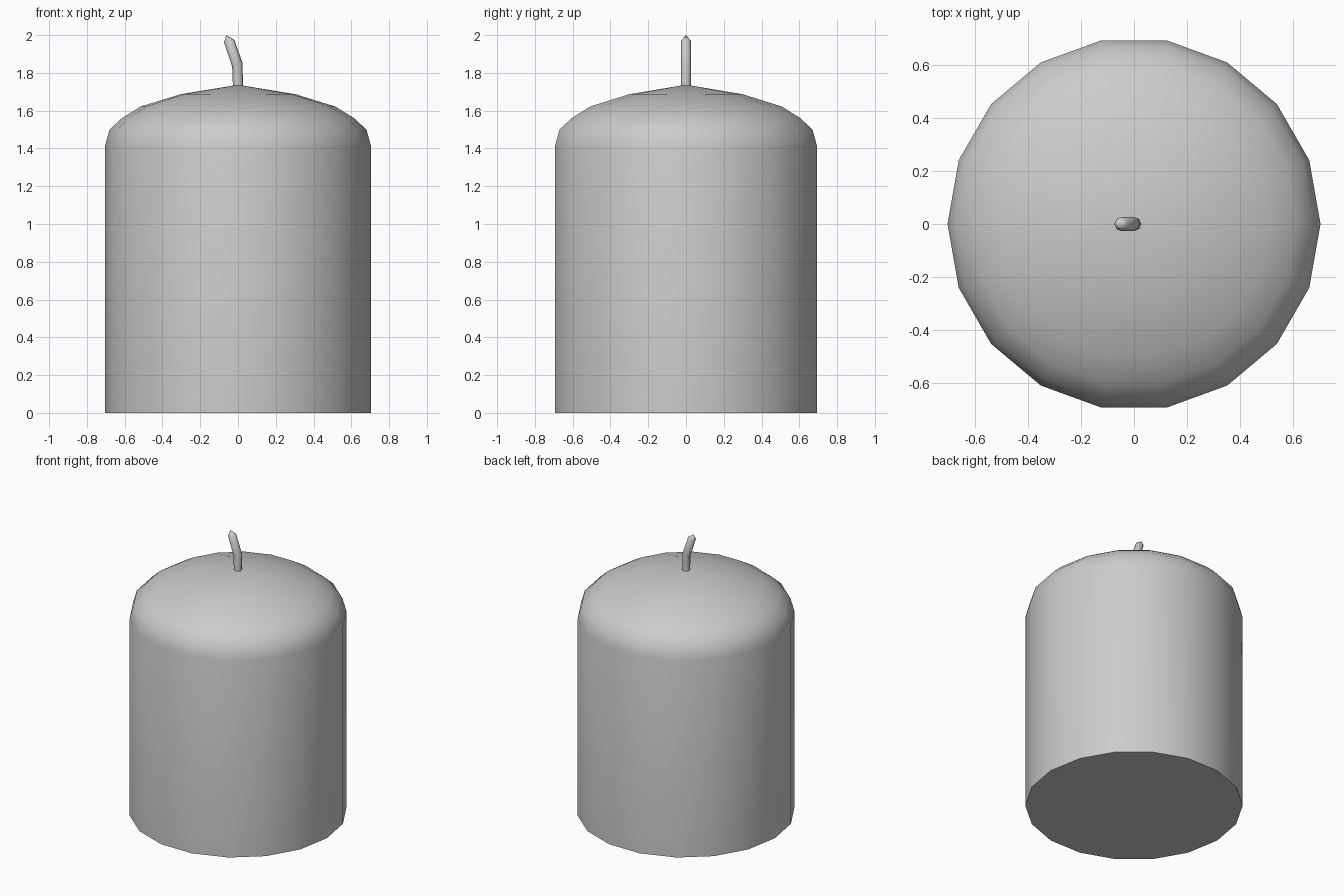
import bpy, bmesh
from math import cos, sin, pi

if "Cube" in bpy.data.objects:
    bpy.data.objects.remove(bpy.data.objects["Cube"])


def loft(name, rings, sides, tip):
    """Skin round rings (x, z, radius, slope) and close them with a flat base and a tip."""
    bm = bmesh.new()
    loops = []
    for x, z, r, slope in rings:
        loops.append([bm.verts.new((x + r * cos(2 * pi * i / sides),
                                    r * sin(2 * pi * i / sides),
                                    z + slope * r * cos(2 * pi * i / sides)))
                      for i in range(sides)])
    for a, b in zip(loops, loops[1:]):
        for i in range(sides):
            j = (i + 1) % sides
            bm.faces.new((a[i], a[j], b[j], b[i]))
    bm.faces.new(loops[0][::-1])
    top = bm.verts.new(tip)
    for i in range(sides):
        bm.faces.new((loops[-1][i], loops[-1][(i + 1) % sides], top))
    bmesh.ops.recalc_face_normals(bm, faces=bm.faces)
    mesh = bpy.data.meshes.new(name)
    bm.to_mesh(mesh)
    bm.free()
    obj = bpy.data.objects.new(name, mesh)
    bpy.context.collection.objects.link(obj)
    bpy.ops.object.select_all(action='DESELECT')
    obj.select_set(True)
    bpy.context.view_layer.objects.active = obj
    bpy.ops.object.shade_smooth_by_angle(angle=0.85)
    return obj


# Wax body: straight pillar with a rounded shoulder and shallow dome
profile = [(0.705, 0), (0.705, 1.41), (0.68, 1.50), (0.615, 1.56),
           (0.515, 1.622), (0.305, 1.687)]
loft("wax_body", [(0, z, r, 0) for r, z in profile], 18, (0, 0, 1.737))

# Wick: upright stem, bent to the left, with a short pointed end
loft("wick", [(0, 1.71, 0.028, 0), (0, 1.735, 0.027, 0),
              (-0.004, 1.845, 0.027, 0.4), (-0.047, 1.969, 0.027, 0.25)],
     8, (-0.061, 0, 2.0))
